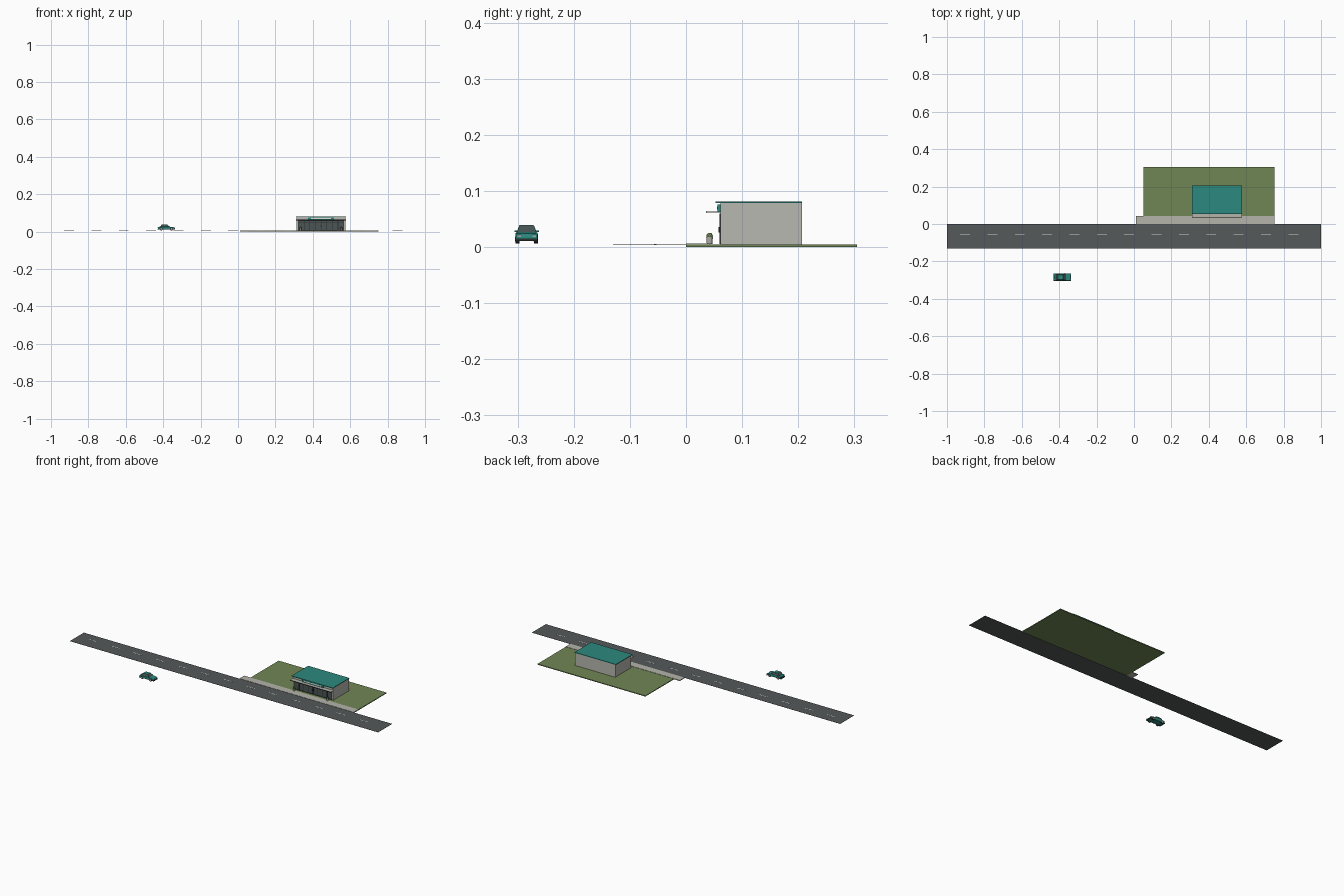
import bpy, bmesh, math
from mathutils import Vector

cube = bpy.data.objects.get("Cube")
if cube:
    bpy.data.objects.remove(cube, do_unlink=True)


def material(name, r, g, b):
    m = bpy.data.materials.new(name)
    m.use_nodes = True
    m.diffuse_color = (r, g, b, 1)
    m.node_tree.nodes["Principled BSDF"].inputs["Base Color"].default_value = (r, g, b, 1)
    return m


TEAL = material("teal", 0.025, 0.25, 0.21)
GRASS = material("grass_green", 0.16, 0.24, 0.09)
ROAD = material("asphalt", 0.09, 0.10, 0.10)
PAVING = material("paving", 0.46, 0.46, 0.41)
WALL = material("wall_grey", 0.48, 0.48, 0.44)
GLASS = material("dark_glass", 0.07, 0.09, 0.09)
TRIM = material("dark_trim", 0.025, 0.03, 0.03)
WHITE = material("white", 0.75, 0.75, 0.72)


def finish(name, bm, *mats):
    bmesh.ops.recalc_face_normals(bm, faces=bm.faces[:])
    mesh = bpy.data.meshes.new(name)
    bm.to_mesh(mesh)
    bm.free()
    ob = bpy.data.objects.new(name, mesh)
    bpy.context.collection.objects.link(ob)
    for m in mats:
        mesh.materials.append(m)
    return ob


def box(name, x, y, z, mat):
    """Box from (min, max) pairs on each axis."""
    bm = bmesh.new()
    bmesh.ops.create_cube(bm, size=1)
    for v in bm.verts:
        v.co = Vector([(a + b) / 2 + c * (b - a) for (a, b), c in zip((x, y, z), v.co)])
    return finish(name, bm, mat)


# Ground: road with dashed line, lawn and pavement
box("road", (-1, 1), (-0.13, 0), (0.004, 0.0045), ROAD)
for i in range(13):
    x = -0.93 + i * 0.1463
    box("lane_dash", (x, x + 0.053), (-0.057, -0.053), (0.0044, 0.005), WHITE)
box("lawn", (0.05, 0.75), (0, 0.305), (0, 0.0045), GRASS)
box("pavement", (0.01, 0.75), (0, 0.043), (0.0015, 0.006), PAVING)

# Shop shell and roof
X0, X1 = 0.315, 0.573
MID = (X0 + X1) / 2
box("walls", (X0, X1), (0.062, 0.206), (0.003, 0.078), WALL)
box("roof", (0.31, 0.578), (0.053, 0.207), (0.078, 0.0815), TEAL)
for x in (X0, X1):
    for y in (0.0615, 0.199):
        box("corner_pilaster", (x - 0.001, x + 0.001), (y, y + 0.0075), (0.003, 0.078), WALL)
box("canopy", (0.311, 0.577), (0.036, 0.062), (0.0615, 0.0635), PAVING)
box("canopy_edge", (0.311, 0.577), (0.0355, 0.0365), (0.061, 0.064), TRIM)
box("sign_board", (0.375, 0.513), (0.056, 0.0625), (0.0635, 0.076), TEAL)
box("sign_panel", (0.39, 0.498), (0.0555, 0.0565), (0.067, 0.0725), WHITE)

# Glazed shop front
GX0, GX1 = X0 + 0.008, X1 - 0.008
box("shop_glass", (GX0, GX1), (0.061, 0.0625), (0.008, 0.058), GLASS)
for i in range(9):
    x = GX0 + (GX1 - GX0) * i / 8
    box("mullion", (x - 0.0015, x + 0.0015), (0.06, 0.0625), (0.005, 0.0595), TRIM)
for z in (0.0065, 0.047, 0.0585):
    box("glazing_rail", (GX0, GX1), (0.0602, 0.0625), (z - 0.0012, z + 0.0012), TRIM)
for s in (-1, 1):
    x = MID + s * 0.005
    box("door_handle", (x - 0.0008, x + 0.0008), (0.058, 0.0612), (0.026, 0.036), TRIM)

# Planters with round bushes
for x in (0.335, 0.552):
    bm = bmesh.new()
    bmesh.ops.create_cone(bm, cap_ends=True, segments=12, radius1=0.0048, radius2=0.006, depth=0.013)
    bmesh.ops.translate(bm, vec=(x, 0.042, 0.0115), verts=bm.verts[:])
    finish("planter", bm, PAVING)
    bm = bmesh.new()
    bmesh.ops.create_icosphere(bm, subdivisions=2, radius=0.006)
    bmesh.ops.translate(bm, vec=(x, 0.042, 0.0195), verts=bm.verts[:])
    finish("bush", bm, GRASS)

# Car, nose towards +x
CX, CY, W = -0.383, -0.284, 0.0195


def car_box(name, x, y, z, mat):
    box(name, (CX + x[0], CX + x[1]), (CY + y[0], CY + y[1]), z, mat)


# Body: side profile extruded across the width
bm = bmesh.new()
profile = [(-0.045, 0.012), (0.045, 0.012), (0.046, 0.019), (0.041, 0.0235),
           (0.018, 0.0265), (-0.036, 0.0265), (-0.046, 0.024)]
face = bm.faces.new([bm.verts.new((CX + x, CY - W, z)) for x, z in profile])
ext = bmesh.ops.extrude_face_region(bm, geom=[face])
bmesh.ops.translate(bm, vec=(0, 2 * W, 0),
                    verts=[g for g in ext["geom"] if isinstance(g, bmesh.types.BMVert)])
body = finish("car_body", bm, TEAL)
bevel = body.modifiers.new("soft_edges", "BEVEL")
bevel.width = 0.002
bevel.segments = 2

# Cabin: tapered block with inset windows
bm = bmesh.new()
bmesh.ops.create_cube(bm, size=1)
for v in bm.verts:
    top = v.co.z > 0
    front, back, half = (0.004, -0.024, 0.0125) if top else (0.02, -0.035, 0.0175)
    v.co = (CX + (front if v.co.x > 0 else back), CY + math.copysign(half, v.co.y),
            0.039 if top else 0.0255)
bm.normal_update()
sides = [f for f in bm.faces if abs(f.normal.z) < 0.95]
bmesh.ops.inset_individual(bm, faces=sides, thickness=0.0015, depth=-0.0003)
for f in sides:
    f.material_index = 1
finish("car_cabin", bm, TEAL, GLASS)

for s in (-1, 1):
    # Wheels and hubs
    for wx in (-0.028, 0.028):
        for name, r, half, mat in (("wheel", 0.0085, 0.0035, TRIM), ("hub", 0.0045, 0.004, PAVING)):
            bm = bmesh.new()
            bmesh.ops.create_cone(bm, cap_ends=True, segments=16, radius1=r, radius2=r, depth=2 * half)
            for v in bm.verts:
                v.co = (CX + wx + v.co.x, CY + s * (W - 0.003) + v.co.z, 0.0145 + v.co.y)
            finish(name, bm, mat)
    # Lamps, bumpers, mirrors and centre pillars
    y = s * 0.0135
    car_box("headlamp", (0.042, 0.0465), (y - 0.0035, y + 0.0035), (0.0185, 0.0215), WHITE)
    car_box("tail_lamp", (-0.0465, -0.043), (y - 0.0035, y + 0.0035), (0.019, 0.022), TRIM)
    bx = s * 0.0455
    car_box("bumper", (bx - 0.002, bx + 0.002), (-0.0195, 0.0195), (0.011, 0.0155), TRIM)
    my = s * 0.0195
    car_box("mirror", (0.011, 0.0135), (my - 0.0025, my + 0.0025), (0.027, 0.0295), TEAL)
    bm = bmesh.new()
    bmesh.ops.create_cube(bm, size=1)
    for v in bm.verts:
        top = v.co.z > 0
        edge = 0.0126 if top else 0.0174
        v.co = (CX - 0.009 + v.co.x * 0.002, CY + s * (edge + v.co.y * 0.001), 0.0385 if top else 0.026)
    finish("centre_pillar", bm, TEAL)
